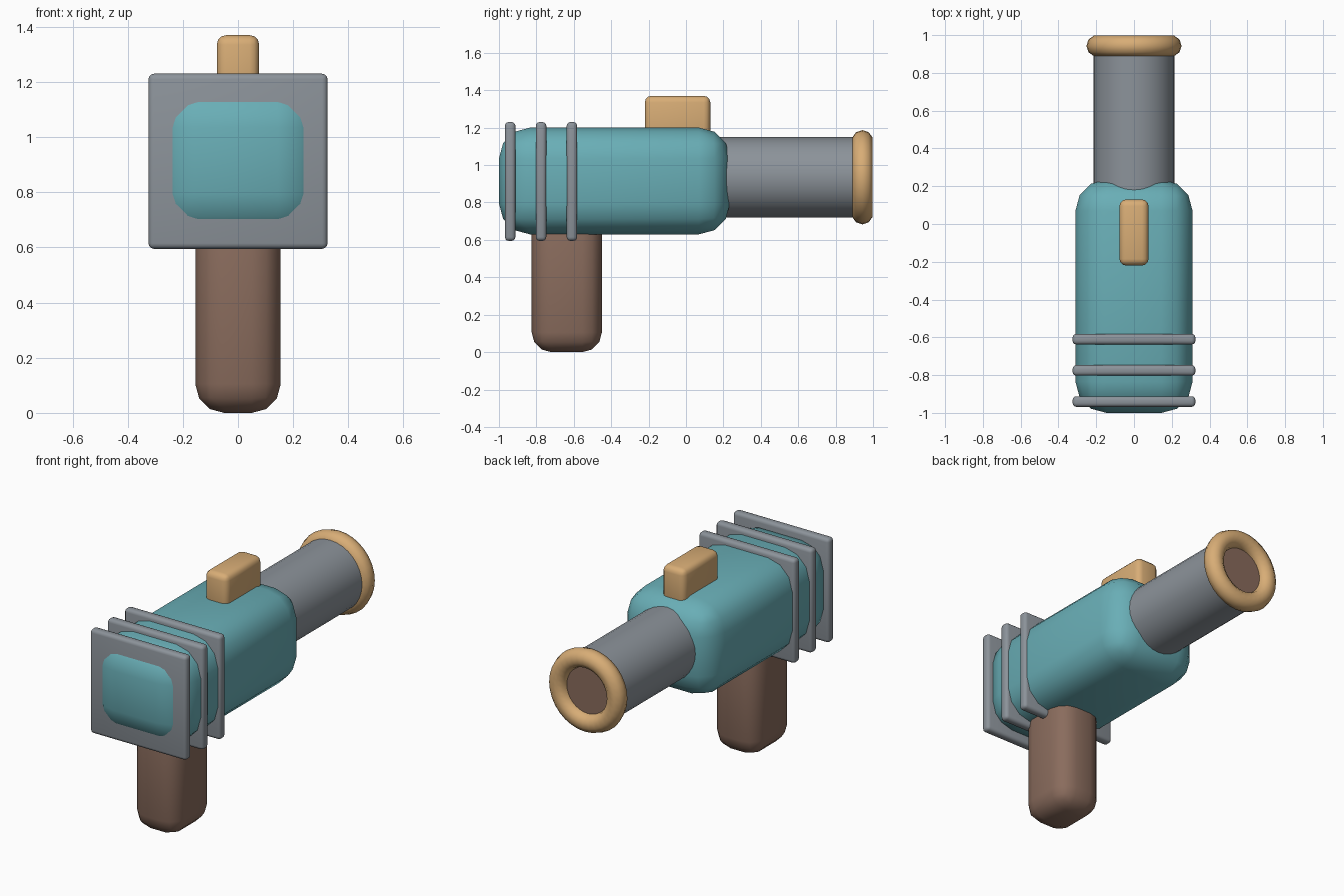
import bpy
import math
from mathutils import Vector

cube = bpy.data.objects.get("Cube")
if cube:
    bpy.data.objects.remove(cube, do_unlink=True)


def material(name, rgb):
    """Flat material from 0-255 display colour, converted to linear."""
    lin = [((c / 255 + 0.055) / 1.055) ** 2.4 for c in rgb]
    mat = bpy.data.materials.new(name)
    mat.use_nodes = True
    mat.diffuse_color = (*lin, 1)
    mat.node_tree.nodes["Principled BSDF"].inputs["Base Color"].default_value = (*lin, 1)
    return mat


teal = material("teal", (105, 174, 182))
grey = material("grey", (140, 147, 154))
tan = material("tan", (216, 173, 118))
brown = material("brown", (138, 108, 93))


def finish(name, mat, angle=50):
    obj = bpy.context.object
    obj.name = name
    obj.data.materials.append(mat)
    bpy.ops.object.shade_smooth_by_angle(angle=math.radians(angle))
    return obj


def rounded_box(name, low, high, bevel, segments, mat):
    """Box spanning two corners with rounded edges."""
    low, high = Vector(low), Vector(high)
    bpy.ops.mesh.primitive_cube_add(size=1, location=(low + high) / 2)
    obj = bpy.context.object
    obj.scale = high - low
    bpy.ops.object.transform_apply(location=False, rotation=False, scale=True)
    mod = obj.modifiers.new("round", "BEVEL")
    mod.width = bevel
    mod.segments = segments
    bpy.ops.object.modifier_apply(modifier=mod.name)
    return finish(name, mat)


def tube(name, radius, start, end, mat):
    """Cylinder along y on the barrel axis."""
    bpy.ops.mesh.primitive_cylinder_add(
        vertices=32, radius=radius, depth=end - start,
        location=(0, (start + end) / 2, AXIS_Z), rotation=(math.pi / 2, 0, 0))
    return finish(name, mat)


AXIS_Z = 0.935

# Body, grip and top sight
rounded_box("body", (-0.31, -1, 0.63), (0.31, 0.235, 1.2), 0.165, 3, teal)
rounded_box("grip", (-0.155, -0.825, 0), (0.155, -0.45, 0.8), 0.105, 3, brown)
rounded_box("sight", (-0.077, -0.22, 1.12), (0.077, 0.13, 1.37), 0.035, 3, tan)

# Square cooling fins
for i, y in enumerate((-0.94, -0.775, -0.61)):
    rounded_box(f"fin_{i + 1}", (-0.325, y - 0.028, 0.595),
                (0.325, y + 0.028, 1.23), 0.02, 3, grey)

# Barrel, muzzle ring and bore
tube("barrel", 0.215, 0, 0.935, grey)
tube("bore", 0.15, 0.85, 0.95, brown)
bpy.ops.mesh.primitive_torus_add(
    major_radius=0.195, minor_radius=0.057, major_segments=32, minor_segments=10,
    location=(0, 0.943, AXIS_Z), rotation=(math.pi / 2, 0, 0))
finish("muzzle_ring", tan)
